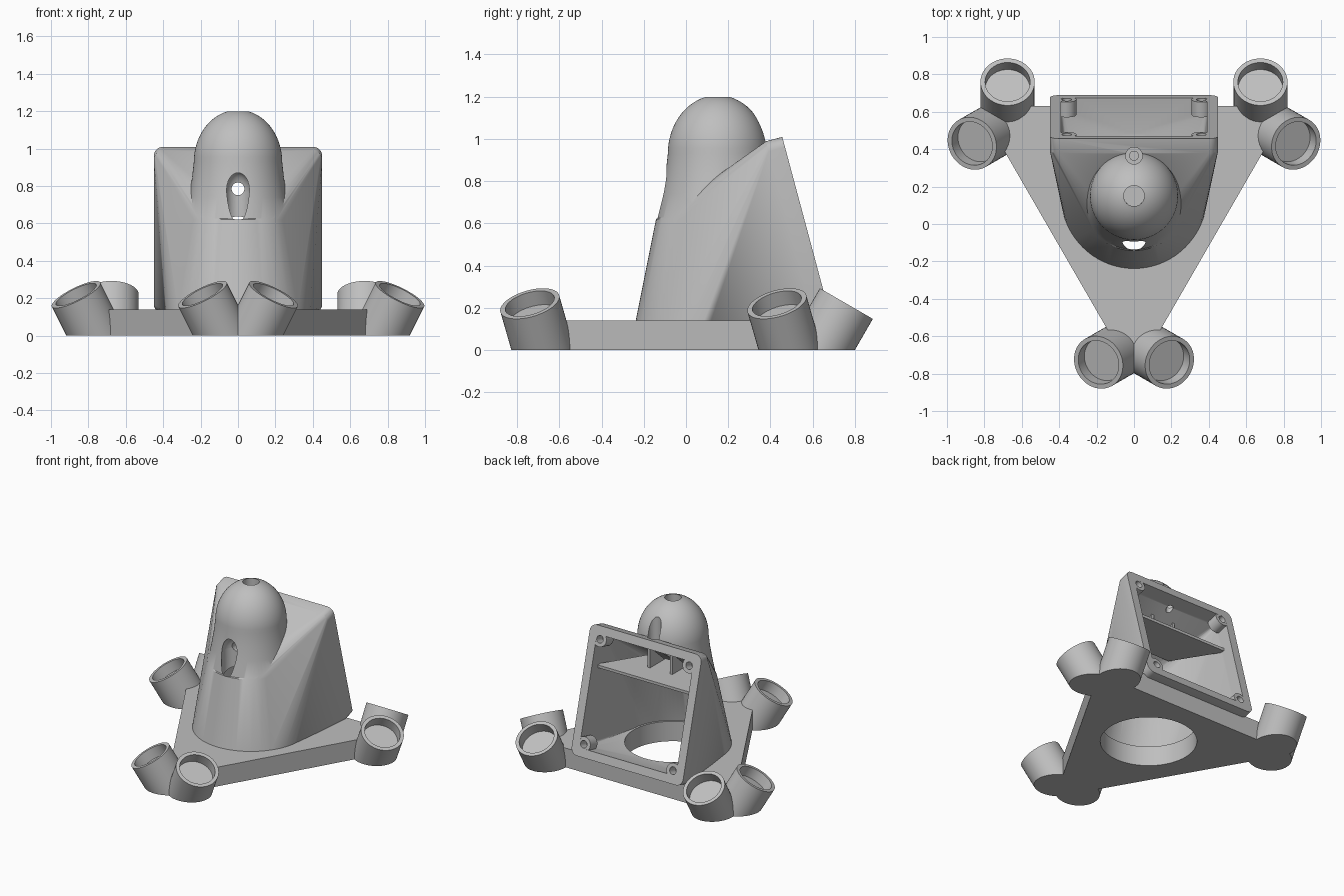
import bpy, bmesh
from math import pi, sin, cos, radians
from mathutils import Matrix, Vector

if "Cube" in bpy.data.objects:
    bpy.data.objects.remove(bpy.data.objects["Cube"], do_unlink=True)

grey = bpy.data.materials.new("plain grey")
grey.use_nodes = True
grey.diffuse_color = (0.52, 0.52, 0.52, 1)
grey.node_tree.nodes["Principled BSDF"].inputs["Base Color"].default_value = grey.diffuse_color

MID = Vector((0, 0.15, 0))        # shared centre of base, tower and cups
TILT = radians(15)
FRAME = Matrix.Translation((0, 0.5725, 0.575)) @ Matrix((
    (1, 0, 0, 0), (0, -sin(TILT), cos(TILT), 0),
    (0, cos(TILT), sin(TILT), 0), (0, 0, 0, 1)))


def make(name, bm):
    bmesh.ops.recalc_face_normals(bm, faces=bm.faces)
    me = bpy.data.meshes.new(name)
    bm.to_mesh(me)
    bm.free()
    me.materials.append(grey)
    ob = bpy.data.objects.new(name, me)
    bpy.context.collection.objects.link(ob)
    return ob


def hull(name, pts):
    bm = bmesh.new()
    for p in pts:
        bm.verts.new(p)
    bmesh.ops.convex_hull(bm, input=bm.verts[:])
    bmesh.ops.delete(bm, geom=[v for v in bm.verts if not v.link_faces], context='VERTS')
    bmesh.ops.dissolve_limit(bm, angle_limit=0.002, verts=bm.verts[:], edges=bm.edges[:])
    return make(name, bm)


def ring(r, z, n=72):
    return [MID + Vector((r * cos(2 * pi * i / n), r * sin(2 * pi * i / n), z)) for i in range(n)]


def rounded_square(half, corner, depth):
    """Rounded square in the tilted frame plane."""
    pts = []
    for i in range(4):
        for j in range(7):
            a = i * pi / 2 + j * pi / 12
            c = half - corner
            cx = c if i in (0, 3) else -c
            cy = c if i in (0, 1) else -c
            pts.append(FRAME @ Vector((cx + corner * cos(a), cy + corner * sin(a), depth)))
    return pts


def rod(name, r, low, high, at=Matrix(), n=32):
    """Cylinder along the local z axis of a placement matrix."""
    bm = bmesh.new()
    bmesh.ops.create_cone(bm, cap_ends=True, segments=n, radius1=r, radius2=r, depth=high - low,
                          matrix=at @ Matrix.Translation((0, 0, (low + high) / 2)))
    return make(name, bm)


def combine(ob, tool, op='DIFFERENCE', keep=False):
    tool.hide_render = True
    mod = ob.modifiers.new("cut", 'BOOLEAN')
    mod.operation, mod.object, mod.solver = op, tool, 'EXACT'
    bpy.context.view_layer.update()
    me = bpy.data.meshes.new_from_object(ob.evaluated_get(bpy.context.evaluated_depsgraph_get()))
    ob.modifiers.clear()
    ob.data = me
    if not keep:
        bpy.data.objects.remove(tool, do_unlink=True)


parts = []

# Triangular base plate with clipped corners and a round opening
outline = []
for k in range(3):
    a = radians(-90 + 120 * k)
    out, side = Vector((cos(a), sin(a), 0)), Vector((-sin(a), cos(a), 0))
    for s in (-1, 1):
        outline.append(MID + out * 0.86 + side * s * 0.058)
base = hull("base_plate", [p + Vector((0, 0, z)) for p in outline for z in (0, 0.14)])
opening = rod("base_opening", 0.32, -0.1, 0.2, Matrix.Translation(MID), 72)
combine(base, opening, keep=True)
parts.append(base)

# Duct body blending the round foot into the tilted square frame
body = hull("duct_body", ring(0.39, 0.13) + ring(0.292, 0.62)
            + rounded_square(0.45, 0.05, 0) + rounded_square(0.45, 0.05, -0.08))

# Domed tower with a recess in its top
profile = [(0, 0.56), (0.285, 0.58), (0.287, 0.62), (0.263, 0.74), (0.246, 0.84)]
profile += [(0.236 * cos(t), 0.93 + 0.277 * sin(t)) for t in [radians(76.5) * i / 14 for i in range(15)]]
profile += [(0.055, 1.12), (0, 1.12)]
bm = bmesh.new()
verts = [bm.verts.new(MID + Vector((r, 0, z))) for r, z in profile]
edges = [bm.edges.new(pair) for pair in zip(verts, verts[1:])]
bmesh.ops.spin(bm, geom=verts + edges, cent=MID, axis=(0, 0, 1), angle=2 * pi, steps=72)
bmesh.ops.remove_doubles(bm, verts=bm.verts[:], dist=0.0005)
combine(body, make("domed_tower", bm), 'UNION')

# Hollow inside of the duct
cavity = hull("duct_cavity", ring(0.335, 0.145) + ring(0.25, 0.57)
              + rounded_square(0.39, 0.02, 0.05) + rounded_square(0.39, 0.02, -0.1))
combine(body, cavity)
combine(body, opening)

# Screw bosses and screw holes in the frame corners
for x in (-0.36, 0.36):
    for y in (-0.36, 0.36):
        place = FRAME @ Matrix.Translation((x, y, 0))
        combine(body, rod("screw_boss", 0.052, -0.085, -0.0005, place), 'UNION')
        combine(body, rod("screw_hole", 0.026, -0.07, 0.05, place))

# Front slot: upright bore with a domed end, and a cross bore to the duct
slot = rod("slot_bore", 0.066, 0.4, 0.77, Matrix.Translation((0, -0.075, 0)))
bm = bmesh.new()
bmesh.ops.create_uvsphere(bm, u_segments=32, v_segments=16, radius=0.0655,
                          matrix=Matrix.Translation((0, -0.075, 0.77)) @ Matrix.Diagonal((1, 1, 1.6, 1)))
combine(slot, make("slot_end", bm), 'UNION')
combine(body, slot)
combine(body, rod("cross_bore", 0.034, -0.08, 0.4,
                  Matrix.Translation((0, 0, 0.785)) @ Matrix.Rotation(-pi / 2, 4, 'X')))

# Counterbored hole behind the dome
rear = Matrix.Translation((0, 0.365, 0))
combine(body, rod("rear_counterbore", 0.045, 0.94, 1.3, rear))
combine(body, rod("rear_hole", 0.024, 0.8, 1.0, rear))
parts.append(body)

# Shelf and ribs inside the duct
parts.append(hull("inner_shelf", [(s * x, y, z) for s in (-1, 1)
                                  for x, y in ((0.2, 0.12), (0.41, 0.46)) for z in (0.7, 0.72)]))
for s in (-1, 1):
    parts.append(hull("shelf_rib", [(s * x, y, z) for x in (0.08, 0.1)
                                    for y, z in ((0.12, 0.71), (0.3, 0.71), (0.3, 0.87))]))

# Six cups, two at each corner, leaning out to either side
places = []
for k in range(3):
    for s in (-1, 1):
        turn = Matrix.Translation(MID) @ Matrix.Rotation(radians(120 * k), 4, 'Z')
        lean = Matrix.Rotation(radians(90 - s * 60), 4, 'Z') @ Matrix.Rotation(radians(30), 4, 'Y')
        lean = Matrix.Rotation(pi, 4, 'Z') @ lean
        places.append(turn @ Matrix.Translation((-s * 0.19, -0.89, 0.22)) @ lean)
bores = [rod("cup_bore", 0.12, -0.075, 0.1, p, 48) for p in places]
for i, p in enumerate(places):
    bm = bmesh.new()
    bmesh.ops.create_cone(bm, cap_ends=True, segments=48, radius1=0.145, radius2=0.145,
                          depth=0.5, matrix=p @ Matrix.Translation((0, 0, -0.25)))
    bmesh.ops.bisect_plane(bm, geom=bm.verts[:] + bm.edges[:] + bm.faces[:],
                           plane_co=(0, 0, 0), plane_no=(0, 0, 1), clear_inner=True)
    bmesh.ops.holes_fill(bm, edges=[e for e in bm.edges if e.is_boundary], sides=0)
    cup = make("corner_cup", bm)
    for b in bores[i // 2 * 2: i // 2 * 2 + 2]:
        combine(cup, b, keep=True)
    parts.append(cup)
for b in bores:
    combine(base, b)

# Smooth the round surfaces, keep the edges crisp
bpy.ops.object.select_all(action='DESELECT')
for ob in parts:
    ob.select_set(True)
bpy.context.view_layer.objects.active = body
bpy.ops.object.shade_smooth_by_angle(angle=radians(30))
